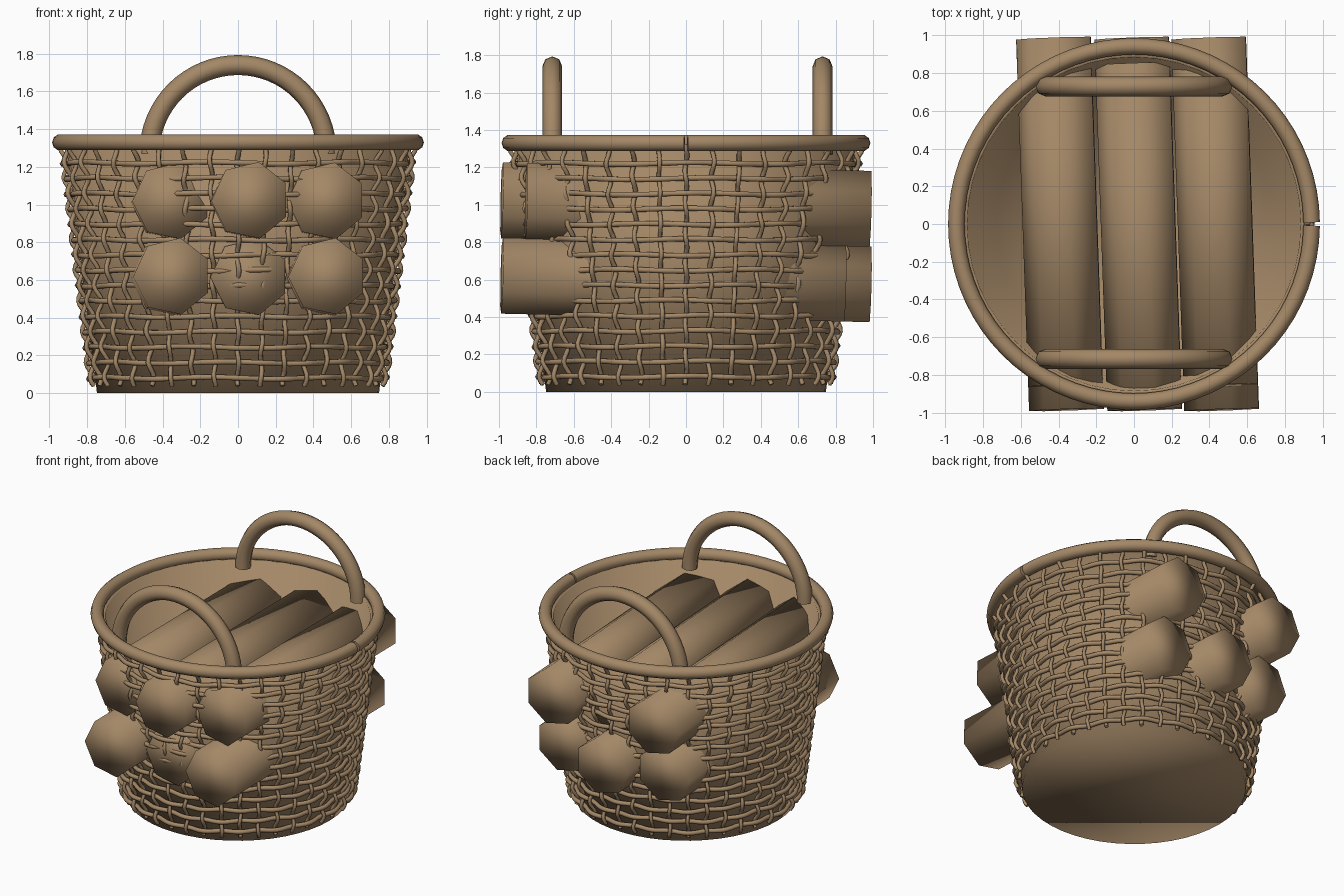
import bpy, bmesh, random
from math import sin, cos, pi, radians
from mathutils import Vector

random.seed(4)
cube = bpy.data.objects.get("Cube")
if cube:
    bpy.data.objects.remove(cube, do_unlink=True)

wicker = bpy.data.materials.new("wicker_brown")
wicker.use_nodes = True
wicker.diffuse_color = (0.37, 0.245, 0.135, 1)
wicker.node_tree.nodes["Principled BSDF"].inputs["Base Color"].default_value = wicker.diffuse_color


def add_mesh(name, mesh):
    mesh.materials.clear()
    mesh.materials.append(wicker)
    for p in mesh.polygons:
        p.use_smooth = True
    obj = bpy.data.objects.new(name, mesh)
    bpy.context.scene.collection.objects.link(obj)
    return obj


def add_bmesh(name, bm):
    bmesh.ops.recalc_face_normals(bm, faces=bm.faces)
    mesh = bpy.data.meshes.new(name)
    bm.to_mesh(mesh)
    bm.free()
    return add_mesh(name, mesh)


def tubes(name, paths, radius, closed=False, detail=1):
    """Round tubes along point paths, turned into one mesh."""
    curve = bpy.data.curves.new(name, 'CURVE')
    curve.dimensions = '3D'
    curve.bevel_depth = radius
    curve.bevel_resolution = detail
    curve.use_fill_caps = True
    for path in paths:
        spline = curve.splines.new('POLY')
        spline.points.add(len(path) - 1)
        for point, co in zip(spline.points, path):
            point.co = (*co, 1)
        spline.use_cyclic_u = closed
    temp = bpy.data.objects.new(name + "_path", curve)
    mesh = bpy.data.meshes.new_from_object(temp)
    bpy.data.objects.remove(temp)
    return add_mesh(name, mesh)


def polar(r, a, z):
    return (r * cos(a), r * sin(a), z)


def wall_radius(z):
    return 0.748 + 0.122 * z


# Hollow tapered basket wall with floor
bm = bmesh.new()
sides = 48
profile = [(wall_radius(0), 0), (wall_radius(1.31), 1.31), (0.885, 1.31), (0.73, 0.04)]
rings = [[bm.verts.new(polar(r, 2 * pi * k / sides, z)) for k in range(sides)]
         for r, z in profile]
for low, high in zip(rings, rings[1:]):
    for k in range(sides):
        n = (k + 1) % sides
        bm.faces.new((low[k], low[n], high[n], high[k]))
bm.faces.new(rings[0])
bm.faces.new(rings[-1])
add_bmesh("basket_wall", bm)

# Woven strands: rings and stakes pass over and under each other
stakes, rows, step, first = 40, 15, 0.0815, 0.08
hoops = []
for i in range(rows):
    z0 = first + i * step
    steps = stakes * 4
    phase = random.uniform(0, 6)
    hoop = []
    for k in range(steps):
        a = 2 * pi * k / steps
        wave = (-1) ** i * cos(a * stakes / 2)
        z = z0 + 0.005 * sin(7 * a + phase)
        hoop.append(polar(wall_radius(z0) + 0.022 + 0.011 * wave, a, z))
    hoops.append(hoop)
tubes("woven_hoops", hoops, 0.016, closed=True)

uprights = []
for j in range(stakes):
    a = 2 * pi * j / stakes
    path = []
    for k in range(-2, rows * 4 + 2):
        z = first + k * step / 4
        wave = -(-1) ** j * cos(pi * k / 4)
        lean = 0.006 * sin(pi * k / 4 + j)
        path.append(polar(wall_radius(z) + 0.022 + 0.016 * wave, a + lean, z))
    uprights.append(path)
tubes("woven_stakes", uprights, 0.013)

# Rim with a small seam on the left side
gap = radians(0.5)
rim = [polar(0.942, gap + (2 * pi - 2 * gap) * k / 72, 1.33) for k in range(73)]
tubes("rim", [rim], 0.044, detail=3)

# Arched handles
for name, y in (("front_handle", -0.715), ("back_handle", 0.73)):
    arch = [(0.47 * cos(pi * k / 32), y, 1.27 + 0.47 * sin(pi * k / 32)) for k in range(33)]
    tubes(name, [arch], 0.053, detail=2)

# Seven-sided logs pushed through the basket, slightly skewed
AXIS = Vector((-0.035, 1, -0.023))
ACROSS = Vector((1, 0.035, 0))
UP = Vector((0, 0.023, 1))
FRONT_LOG, BACK_LOG = (-0.985, 0.85), (-0.855, 0.985)


def log(name, x, z, span):
    bm = bmesh.new()
    ends = []
    for y in span:
        centre = Vector((x, 0, z)) + AXIS * y
        angles = [radians(78) + 2 * pi * k / 7 for k in range(7)]
        ends.append([bm.verts.new(centre + 0.208 * (ACROSS * cos(a) + UP * sin(a)))
                     for a in angles])
    for k in range(7):
        n = (k + 1) % 7
        bm.faces.new((ends[0][k], ends[0][n], ends[1][n], ends[1][k]))
    for end in ends:
        bm.faces.new(end)
    add_bmesh(name, bm)


for row, z in (("lower", 0.597), ("upper", 1.0)):
    for side, x in (("right", -0.383), ("middle", 0.032), ("left", 0.44)):
        forward = (row == "upper") == (side == "middle")
        log(f"{row}_{side}_log", x, z, FRONT_LOG if forward else BACK_LOG)
